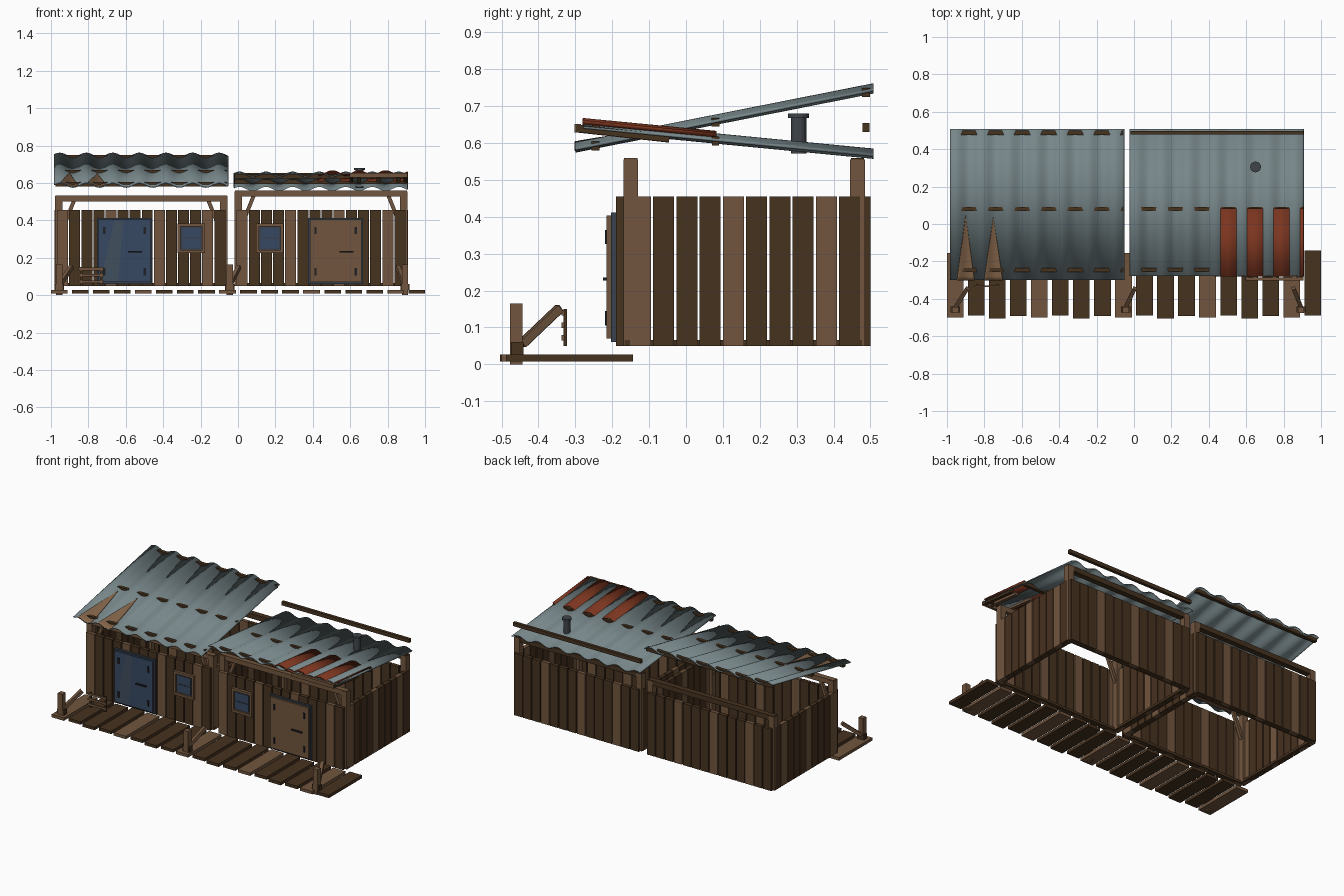
import bpy, bmesh, math
from mathutils import Vector, Matrix

cube = bpy.data.objects.get("Cube")
if cube:
    bpy.data.objects.remove(cube)


def material(name, r, g, b):
    col = [(c / 255) ** 2.2 for c in (r, g, b)] + [1]
    m = bpy.data.materials.new(name)
    m.diffuse_color = col
    m.use_nodes = True
    m.node_tree.nodes["Principled BSDF"].inputs["Base Color"].default_value = col
    return m


DARK = material("dark wood", 72, 53, 36)
LIGHT = material("light wood", 112, 86, 64)
METAL = material("roof metal", 118, 133, 136)
RUST = material("rust red", 122, 56, 36)
STREAK = material("rust streak", 132, 102, 76)
BLUE = material("blue paint", 58, 74, 98)
GRIME = material("faded blue", 66, 80, 94)
SLATE = material("slate trim", 60, 68, 78)
BLACK = material("black iron", 36, 38, 42)
FLUE = material("flue metal", 66, 71, 76)


def finish(name, bm, mats):
    me = bpy.data.meshes.new(name)
    bm.to_mesh(me)
    bm.free()
    for m in mats:
        me.materials.append(m)
    ob = bpy.data.objects.new(name, me)
    bpy.context.collection.objects.link(ob)
    return ob


def add_box(bm, lo, hi, index=0):
    lo, hi = Vector(lo), Vector(hi)
    mat = Matrix.Translation((lo + hi) / 2) @ Matrix.Diagonal((*(hi - lo), 1))
    verts = bmesh.ops.create_cube(bm, size=1, matrix=mat)["verts"]
    for f in {f for v in verts for f in v.link_faces}:
        f.material_index = index


def box(name, lo, hi, mat):
    bm = bmesh.new()
    add_box(bm, lo, hi)
    return finish(name, bm, [mat])


def strut(name, a, b, thick, mat):
    """Square bar from a to b."""
    a, b = Vector(a), Vector(b)
    d = b - a
    bm = bmesh.new()
    turn = d.to_track_quat("Z", "Y").to_matrix().to_4x4()
    bmesh.ops.create_cube(bm, size=1, matrix=Matrix.Translation((a + b) / 2) @ turn
                          @ Matrix.Diagonal((thick, thick, d.length, 1)))
    return finish(name, bm, [mat])


def plank_wall(name, start, end, fixed, axis, count, first=0):
    """Row of upright planks, each fourth one light."""
    bm = bmesh.new()
    pitch = (end - start) / count
    for i in range(count):
        a, b = start + i * pitch + .003, start + (i + 1) * pitch - .003
        lo, hi = [0, 0, .05], [0, 0, .455]
        lo[axis], hi[axis] = a, b
        lo[1 - axis], hi[1 - axis] = fixed
        add_box(bm, lo, hi, 1 if (i + first) % 4 == 0 else 0)
    return finish(name, bm, [DARK, LIGHT])


PERIOD = .142


def sheet(name, left, right, wave_start, front, back, mat, flip=1, taper=0, thick=.006):
    """Corrugated sheet between (y, z) front and back, optionally tapering to a point."""
    bm = bmesh.new()
    nx, ny = max(12, int((right - left) / PERIOD * 14)), 16 if taper else 1
    mid = (left + right) / 2
    rows = []
    for j in range(ny + 1):
        v = j / ny
        y, z = (f + (b - f) * v for f, b in zip(front, back))
        row = []
        for i in range(nx + 1):
            x = left + (right - left) * i / nx
            x = mid + (x - mid) * (1 - taper * v)
            wave = math.cos(math.tau * (x - wave_start - .03) / PERIOD)
            row.append(bm.verts.new((x, y, z + flip * .011 * wave)))
        rows.append(row)
    for r0, r1 in zip(rows, rows[1:]):
        for i in range(nx):
            bm.faces.new((r0[i], r0[i + 1], r1[i + 1], r1[i]))
    ob = finish(name, bm, [mat])
    mod = ob.modifiers.new("thickness", "SOLIDIFY")
    mod.thickness, mod.offset = thick, 0
    bpy.context.view_layer.objects.active = ob
    ob.select_set(True)
    bpy.ops.object.shade_smooth_by_angle(angle=math.radians(40))
    ob.select_set(False)
    return ob


def shed(tag, x0, x1, post_top):
    # Walls
    plank_wall(tag + "_front_wall", x0 + .01, x1 - .01, (-.19, -.165), 0, 14)
    plank_wall(tag + "_back_wall", x0 + .01, x1 - .01, (.475, .5), 0, 14, 2)
    plank_wall(tag + "_left_wall", -.155, .475, (x1 - .025, x1), 1, 10)
    plank_wall(tag + "_right_wall", -.155, .475, (x0, x0 + .025), 1, 10)
    # Sills
    for side, y in (("front", -.167), ("back", .462)):
        box(f"{tag}_{side}_sill", (x0, y, .05), (x1, y + .015, .066), DARK)
    for side, x in (("right", x0 + .024), ("left", x1 - .039)):
        box(f"{tag}_{side}_sill", (x, -.165, .05), (x + .015, .475, .066), DARK)
    # Posts, top beams and corner braces
    for side, y in (("front", -.17), ("back", .445)):
        for hand, x, s in (("right", x0 + .002, 1), ("left", x1 - .042, -1)):
            box(f"{tag}_{side}_{hand}_post", (x, y, .05), (x + .04, y + .04, post_top), LIGHT)
            if side == "front":
                px = x + .02
                strut(f"{tag}_{hand}_brace", (px + s * .015, y + .025, post_top - .19),
                      (px + s * .085, y + .025, post_top - .015), .02, LIGHT)
        box(f"{tag}_{side}_beam", (x0 + .005, y + .002, post_top - .028),
            (x1 - .005, y + .038, post_top + .004), LIGHT if side == "front" else DARK)


def door(tag, cx, paint):
    box(tag + "_door_frame", (cx - .147, -.203, .06), (cx + .147, -.185, .412), SLATE)
    box(tag + "_door_panel", (cx - .138, -.215, .07), (cx + .138, -.2, .404), paint)
    box(tag + "_door_handle", (cx + .02, -.225, .228), (cx + .095, -.214, .236), BLACK)
    for i, (sx, z) in enumerate([(s, z) for s in (-1, 1) for z in (.125, .345)]):
        x = cx + sx * .108
        box(f"{tag}_door_bracket_{i}", (x - .006, -.22, z - .019), (x + .006, -.214, z + .019), BLACK)


def window(tag, cx):
    # Wooden surround, metal inner frame, two panes
    box(tag + "_window_backing", (cx - .06, -.196, .24), (cx + .06, -.188, .37), SLATE)
    for s in (-1, 1):
        x, z = cx + s * .065, .304 + s * .07
        box(f"{tag}_window_jamb_{s}", (x - .008, -.206, .227), (x + .008, -.188, .381), LIGHT)
        box(f"{tag}_window_rail_{s}", (cx - .073, -.208, z - .008), (cx + .073, -.188, z + .008), LIGHT)
        pz = .304 + s * .029
        box(f"{tag}_window_pane_{s}", (cx - .047, -.199, pz - .024), (cx + .047, -.194, pz + .024), BLUE)


shed("west", -.98, -.055, .53)
shed("east", -.02, .908, .555)
door("west", -.607, BLUE)
door("east", .522, LIGHT)
window("west", -.25)
window("east", .17)

# Faded wedge on the painted door
bm = bmesh.new()
bm.faces.new([bm.verts.new((x, -.2158, z)) for x, z in
              ((-.735, .075), (-.64, .075), (-.615, .4), (-.66, .4))])
finish("door_faded_patch", bm, [GRIME])

# Roofs
W_FRONT, W_BACK = (-.3, .588), (.508, .748)
E_FRONT, E_BACK = (-.278, .647), (.508, .571)
sheet("west_roof", -.983, -.053, -.983, W_FRONT, W_BACK, METAL)
sheet("east_roof", -.022, .907, -.022, E_FRONT, E_BACK, METAL)
sheet("rust_sheet", .43, .907, -.022, (-.28, .654), (.083, .619), RUST, flip=-1)


def roof_z(front, back, y):
    return front[1] + (back[1] - front[1]) * (y - front[0]) / (back[0] - front[0])


for i, (cx, half, tip) in enumerate(((-.9, .047, .045), (-.752, .05, .035))):
    sheet(f"roof_streak_{i}", cx - half, cx + half, -.983, (-.302, .5925),
          (tip, roof_z(W_FRONT, W_BACK, tip) + .005), STREAK, taper=.99, thick=.003)

# Purlins under the sheets, and the loose high beam behind
for i, y in enumerate((-.245, .08, .488)):
    z = roof_z(W_FRONT, W_BACK, y) - .006
    box(f"west_purlin_{i}", (-.975, y - .011, z - .013), (-.06, y + .011, z + .011), DARK)
    z = roof_z(E_FRONT, E_BACK, y) - .006 if i < 2 else .643
    box(f"east_purlin_{i}", (-.02, y - .01, z - .013), (.905, y + .01, z + .011), DARK)

# Patch boards under the east eave
for i, x in enumerate((.6, .705, .81)):
    strut(f"eave_patch_{i}", (x + .047, -.3, .64), (x + .047, -.045, .612), .022, LIGHT).scale.x = 1
for x in (.6, .89):
    strut("eave_patch_edge", (x + .006, -.298, .64), (x + .006, -.045, .612), .02, DARK)
box("eave_patch_front", (.6, -.302, .628), (.905, -.285, .652), LIGHT)

# Flue with a cap
for name, r, z0, z1 in (("flue_pipe", .021, .572, .672), ("flue_cap", .029, .668, .68)):
    bm = bmesh.new()
    bmesh.ops.create_cone(bm, cap_ends=True, segments=16, radius1=r, radius2=r, depth=z1 - z0,
                          matrix=Matrix.Translation((.65, .305, (z0 + z1) / 2)))
    finish(name, bm, [FLUE])

# Boardwalk
bm = bmesh.new()
for i in range(18):
    x = -1 + i * .1124
    shift = (0, .012, -.004, .008)[i % 4]
    add_box(bm, (x, -.5 + shift, .008), (x + .089, -.155 + shift, .027), 1 if i % 4 == 0 else 0)
finish("boardwalk", bm, [DARK, LIGHT])

# Boardwalk posts with feet and leaning braces
for tag, x, lean in (("right", -.955, .065), ("middle", -.045, .05), ("left", .893, -.04)):
    box(tag + "_walk_post", (x - .017, -.477, 0), (x + .017, -.443, .165), LIGHT)
    box(tag + "_walk_foot", (x - .025, -.474, .027), (x + .025, -.441, .06), DARK)
    strut(tag + "_walk_brace", (x, -.445, .055), (x + lean, -.343, .152), .022, LIGHT)

# Small rack beside the door
for i, x in enumerate((-.838, -.732)):
    box(f"rack_upright_{i}", (x - .007, -.332, .05), (x + .007, -.322, .15), DARK)
for i, z in enumerate((.072, .106, .14)):
    box(f"rack_rail_{i}", (-.852, -.338, z - .007), (-.718, -.33, z + .007), LIGHT)
